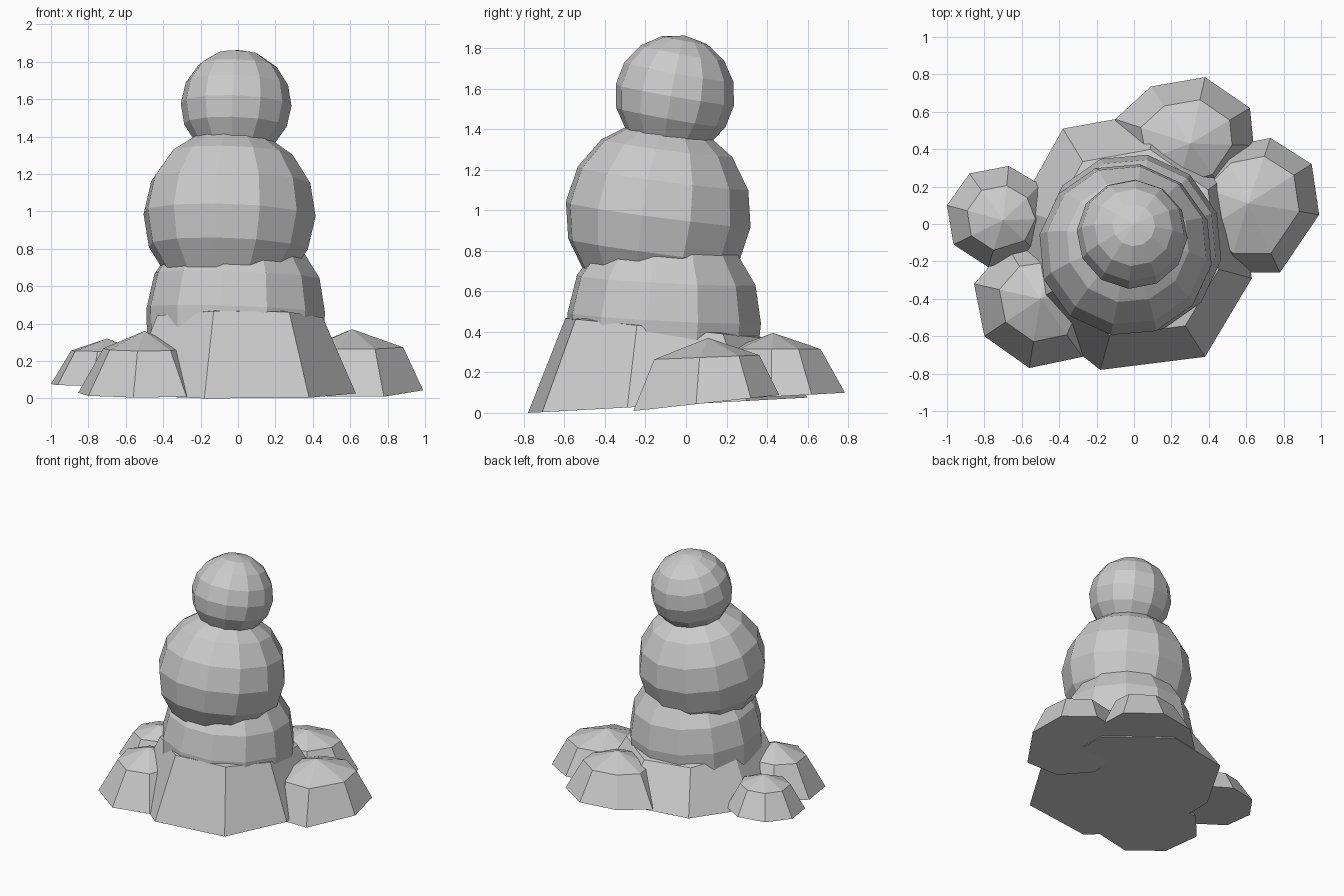
import bpy, bmesh
from math import radians
from mathutils import Matrix, Vector

if "Cube" in bpy.data.objects:
    bpy.data.objects.remove(bpy.data.objects["Cube"])


def finish(bm, name):
    bmesh.ops.recalc_face_normals(bm, faces=bm.faces)
    mesh = bpy.data.meshes.new(name)
    bm.to_mesh(mesh)
    bm.free()
    obj = bpy.data.objects.new(name, mesh)
    bpy.context.collection.objects.link(obj)
    return obj


def ball(name, centre, radius, tilt, spin, flat_base=False):
    bm = bmesh.new()
    bmesh.ops.create_uvsphere(bm, u_segments=12, v_segments=8, radius=radius)
    if flat_base:  # settle the underside so it stands in the drift
        for v in bm.verts:
            if v.co.z < -0.1:
                v.co.x *= 1.06
                v.co.y *= 1.06
                v.co.z = max(v.co.z, -0.38)
    turn = (Matrix.Rotation(radians(2), 4, 'Y') @ Matrix.Rotation(radians(-tilt), 4, 'X')
            @ Matrix.Rotation(radians(spin), 4, 'Z'))
    bm.transform(Matrix.Translation(centre) @ turn)
    return finish(bm, name)


def mound(name, peak, outline, ratio, ring_z, base_z, ring_slope=0.0, base_slope=0.055):
    """Faceted drift: outline at the base, smaller ring above, fan to the peak."""
    bm = bmesh.new()
    px, py, pz = peak
    base, ring = [], []
    for x, y in outline:
        base.append(bm.verts.new((x, y, max(0.0, base_z + base_slope * (y - py)))))
        rx, ry = px + (x - px) * ratio, py + (y - py) * ratio
        ring.append(bm.verts.new((rx, ry, ring_z + ring_slope * (ry - py))))
    top = bm.verts.new(Vector(peak))
    n = len(outline)
    for i in range(n):
        j = (i + 1) % n
        bm.faces.new((base[i], base[j], ring[j], ring[i]))
        bm.faces.new((ring[i], ring[j], top))
    bm.faces.new(base[::-1])
    return finish(bm, name)


# Stacked snowballs
ball("lower_snowball", (-0.012, -0.107, 0.47), 0.485, 3, -10, True)
ball("middle_snowball", (-0.045, -0.137, 0.98), 0.467, 7.5, -10)
ball("head_snowball", (-0.01, -0.055, 1.57), 0.297, 10, -4)

# Large drift under the snowballs
mound("main_drift", (0, -0.12, 0.5),
      [(0.63, -0.29), (0.38, -0.71), (-0.18, -0.78), (-0.6, -0.45),
       (-0.62, 0.08), (-0.38, 0.51), (0.12, 0.6), (0.55, 0.3)],
      0.72, 0.42, 0.036, -0.1)

# Smaller drifts around it
mound("right_drift", (0.61, 0.11, 0.37),
      [(0.99, 0.05), (0.95, 0.32), (0.73, 0.46), (0.48, 0.41),
       (0.3, 0.22), (0.3, -0.08), (0.5, -0.26), (0.78, -0.26)],
      0.72, 0.275, 0.05, 0.04, 0.11)
mound("back_drift", (0.3, 0.43, 0.395),
      [(0.62, 0.62), (0.38, 0.785), (0.09, 0.735), (-0.1, 0.56),
       (-0.05, 0.3), (0.2, 0.1), (0.48, 0.18), (0.64, 0.42)],
      0.66, 0.315, 0.08)
mound("left_drift", (-0.7, 0.02, 0.32),
      [(-1.0, 0.1), (-0.88, 0.27), (-0.67, 0.31), (-0.5, 0.21),
       (-0.43, 0.03), (-0.52, -0.15), (-0.78, -0.23), (-0.965, -0.11)],
      0.64, 0.255, 0.075, 0.02, 0.03)
mound("front_left_drift", (-0.5, -0.4, 0.36),
      [(-0.855, -0.32), (-0.8, -0.6), (-0.56, -0.77), (-0.275, -0.71),
       (-0.15, -0.45), (-0.2, -0.2), (-0.42, -0.08), (-0.68, -0.12)],
      0.62, 0.265, 0.025, 0.05)
